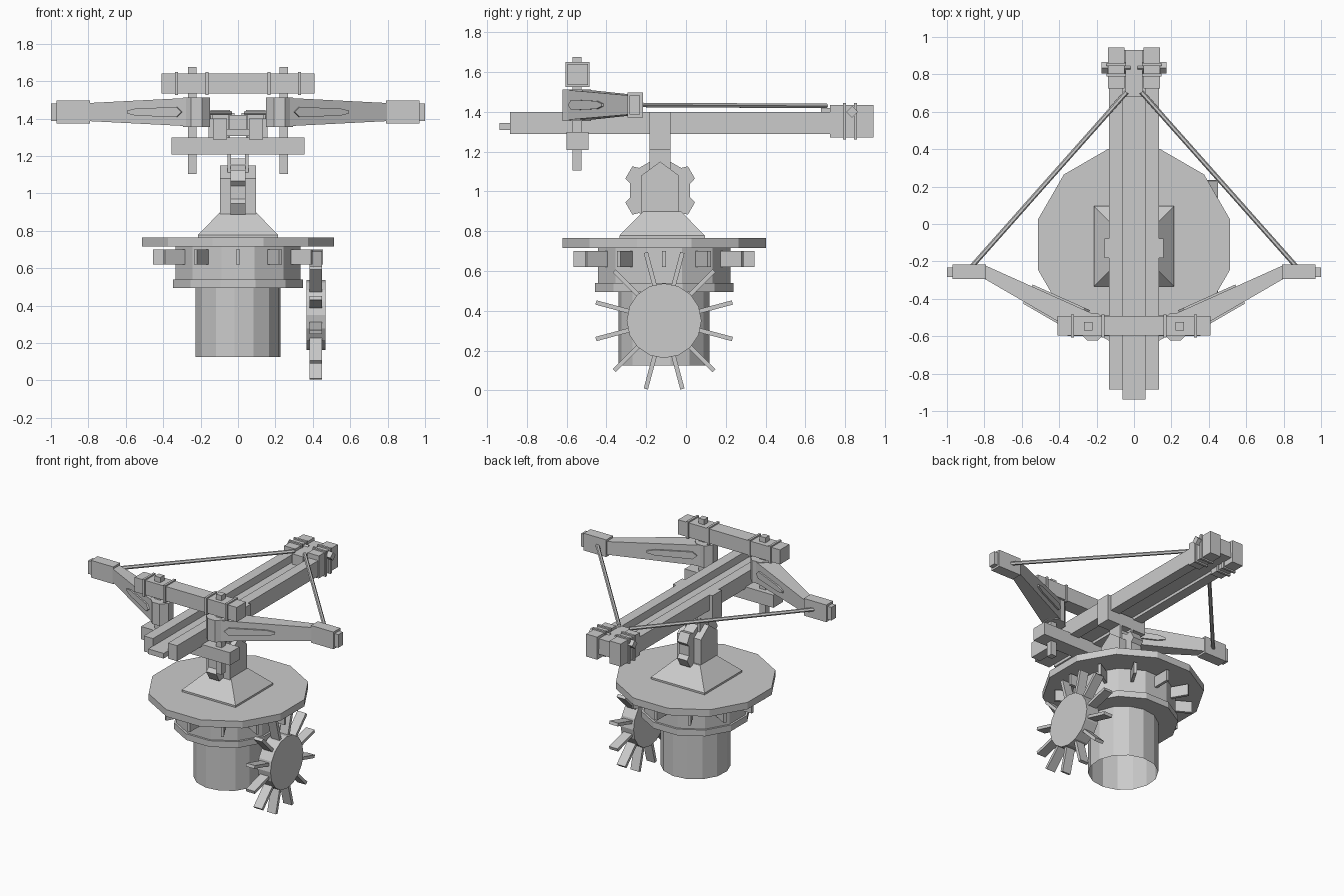
import bpy, bmesh
from math import pi, sin, cos, radians
from mathutils import Vector, Matrix

if "Cube" in bpy.data.objects:
    bpy.data.objects.remove(bpy.data.objects["Cube"])

CY = -0.11  # y of the turret axis


def finish(name, bm):
    bmesh.ops.recalc_face_normals(bm, faces=bm.faces)
    me = bpy.data.meshes.new(name)
    bm.to_mesh(me)
    bm.free()
    ob = bpy.data.objects.new(name, me)
    bpy.context.collection.objects.link(ob)
    return ob


def loft(name, rings, caps=True):
    """Skin a list of point rings; caps may be True or 'top'."""
    bm = bmesh.new()
    vs = [[bm.verts.new(p) for p in r] for r in rings]
    n = len(rings[0])
    for a, b in zip(vs, vs[1:]):
        for i in range(n):
            bm.faces.new((a[i], a[(i + 1) % n], b[(i + 1) % n], b[i]))
    if caps:
        bm.faces.new(vs[-1])
        if caps != 'top':
            bm.faces.new(vs[0])
    return finish(name, bm)


def rect(x0, x1, y0, y1, z):
    return [(x0, y0, z), (x1, y0, z), (x1, y1, z), (x0, y1, z)]


def box(name, x, y, z, mat=None):
    x, y = sorted(x), sorted(y)
    ob = loft(name, [rect(*x, *y, z[0]), rect(*x, *y, z[1])])
    if mat:
        ob.data.transform(mat)
    return ob


def ngon(r, z, n=12, turn=15, c=(0, CY)):
    return [(c[0] + r * cos(radians(turn) + 2 * pi * i / n),
             c[1] + r * sin(radians(turn) + 2 * pi * i / n), z) for i in range(n)]


def prism_x(name, yz, x0, x1):
    return loft(name, [[(x, y, z) for y, z in yz] for x in (x0, x1)])


def rod(name, a, b, r, n=6):
    a, b = Vector(a), Vector(b)
    q = (b - a).to_track_quat('Z', 'Y')
    ring = [q @ Vector((r * cos(2 * pi * i / n), r * sin(2 * pi * i / n), 0)) for i in range(n)]
    return loft(name, [[p + v for v in ring] for p in (a, b)])


# Turret base: open-bottomed pipe, drum with flange, platform
loft("base_pipe", [ngon(0.23, 0.125, 14, 8), ngon(0.23, 0.51, 14, 8)], 'top')
loft("drum", [ngon(r, z) for r, z in ((0.36, 0.495), (0.36, 0.54), (0.345, 0.54), (0.345, 0.715))])
loft("platform", [ngon(0.53, 0.715), ngon(0.53, 0.765)])

# Radial teeth under the platform
for i in range(12):
    m = Matrix.Translation((0, CY, 0)) @ Matrix.Rotation(i * pi / 6, 4, 'Z')
    box("drum_tooth", (0.3, 0.455), (-0.01, 0.01), (0.62, 0.70), m)

# Side paddle wheel
wheel = (CY, 0.35)
prism_x("wheel_disc", [(wheel[0] + 0.188 * cos(a * pi / 8), wheel[1] + 0.188 * sin(a * pi / 8))
                       for a in range(16)], 0.365, 0.468)
for i in range(12):
    m = Matrix.Translation((0, *wheel)) @ Matrix.Rotation(radians(15 + 30 * i), 4, 'X')
    box("wheel_paddle", (0.382, 0.45), (0.15, 0.355), (-0.011, 0.011), m)

# Pyramid foot and pivot cheeks
PY = -0.13
loft("pyramid_foot", [rect(-w, w, CY - 0.01 - d, CY - 0.01 + d, z) for w, d, z in
                      ((0.215, 0.215, 0.76), (0.215, 0.215, 0.778), (0.095, 0.095, 0.9))])
cheek = [(PY - 0.095, 0.88), (PY + 0.095, 0.88), (PY + 0.095, 1.08), (PY, 1.15), (PY - 0.095, 1.08)]
for s in (-1, 1):
    prism_x("pivot_cheek", cheek, s * 0.035, s * 0.095)

# Pivot gear with six teeth
gear = []
for i in range(6):
    a = radians(30 + 60 * i)
    for r, d in ((0.155, -17), (0.185, -11), (0.185, 11), (0.155, 17)):
        gear.append((PY + r * cos(a + radians(d)), 1.005 + r * sin(a + radians(d))))
prism_x("pivot_gear", gear, -0.04, 0.04)

# Yoke carrying the rails
box("yoke_block", (-0.158, 0.158), (PY - 0.053, PY + 0.053), (1.21, 1.298))
for s in (-1, 1):
    box("yoke_side", (s * 0.125, s * 0.158), (PY - 0.053, PY + 0.053), (1.29, 1.4))
    box("yoke_leg", (s * 0.038, s * 0.057), (PY - 0.053, PY + 0.053), (1.11, 1.22))

# Stock: two rails and the slider between them
box("slider", (-0.062, 0.062), (-0.937, 0.93), (1.308, 1.345))
box("string_catch", (-0.045, 0.045), (0.68, 0.93), (1.34, 1.42))

for s in (-1, 1):
    box("rail", (s * 0.06, s * 0.133), (-0.885, 0.9), (1.288, 1.4))
    # Rear end blocks with bands and axle
    box("rear_block", (s * 0.05, s * 0.138), (0.725, 0.943), (1.272, 1.435))
    for y in (0.797, 0.852):
        box("rear_band", (s * 0.042, s * 0.148), (y - 0.008, y + 0.008), (1.262, 1.445))
    rod("rear_axle", (s * 0.02, 0.835, 1.4), (s * 0.175, 0.835, 1.4), 0.03, 4)

    # Front posts and crossbar bands
    box("frame_post", (s * 0.222, s * 0.267), (-0.57, -0.525), (1.105, 1.677))
    for x in (0.165, 0.33):
        box("crossbar_band", (s * (x - 0.008), s * (x + 0.008)), (-0.607, -0.485), (1.525, 1.65))

    # Tapered throwing arm with a drum root
    tip, root = Vector((0.81, -0.25, 1.435)), Vector((0.225, -0.55, 1.435))
    d = (tip - root).normalized()
    n = Vector((-d.y, d.x, 0))

    def section(p, w, h):
        pts = [p + n * (w * i) + Vector((0, 0, h * k)) for i, k in ((-1, -1), (1, -1), (1, 1), (-1, 1))]
        return [(s * v.x, v.y, v.z) for v in pts]
    loft("arm", [section(root, 0.066, 0.076), section(tip, 0.032, 0.047)])
    loft("arm_root", [ngon(0.078, z, 8, 22.5, (s * 0.222, -0.55)) for z in (1.355, 1.513)])

    # Long pointed boss through the arm
    boss = [(0.05, 0), (0.08, 0.026), (0.33, 0.02), (0.385, 0.007),
            (0.385, -0.007), (0.33, -0.02), (0.08, -0.026)]
    rings = []
    for side in (-1, 1):
        ring = []
        for t, z in boss:
            w = 0.066 - 0.034 * t / 0.657 + 0.011
            v = root + d * t + n * (side * w)
            ring.append((s * v.x, v.y, v.z + z))
        rings.append(ring)
    loft("arm_boss", rings)

    # Arm tip block and cap
    box("arm_tip", (s * 0.79, s * 0.97), (-0.295, -0.217), (1.373, 1.497))
    box("arm_tip_cap", (s * 0.965, s), (-0.283, -0.232), (1.387, 1.482))

    # Bowstring half
    rod("bowstring", (s * 0.87, -0.23, 1.435), (s * 0.04, 0.705, 1.43), 0.013)

# Front crossbars
box("upper_crossbar", (-0.408, 0.408), (-0.597, -0.492), (1.535, 1.64))
box("lower_crossbar", (-0.355, 0.355), (-0.6, -0.49), (1.208, 1.3))
